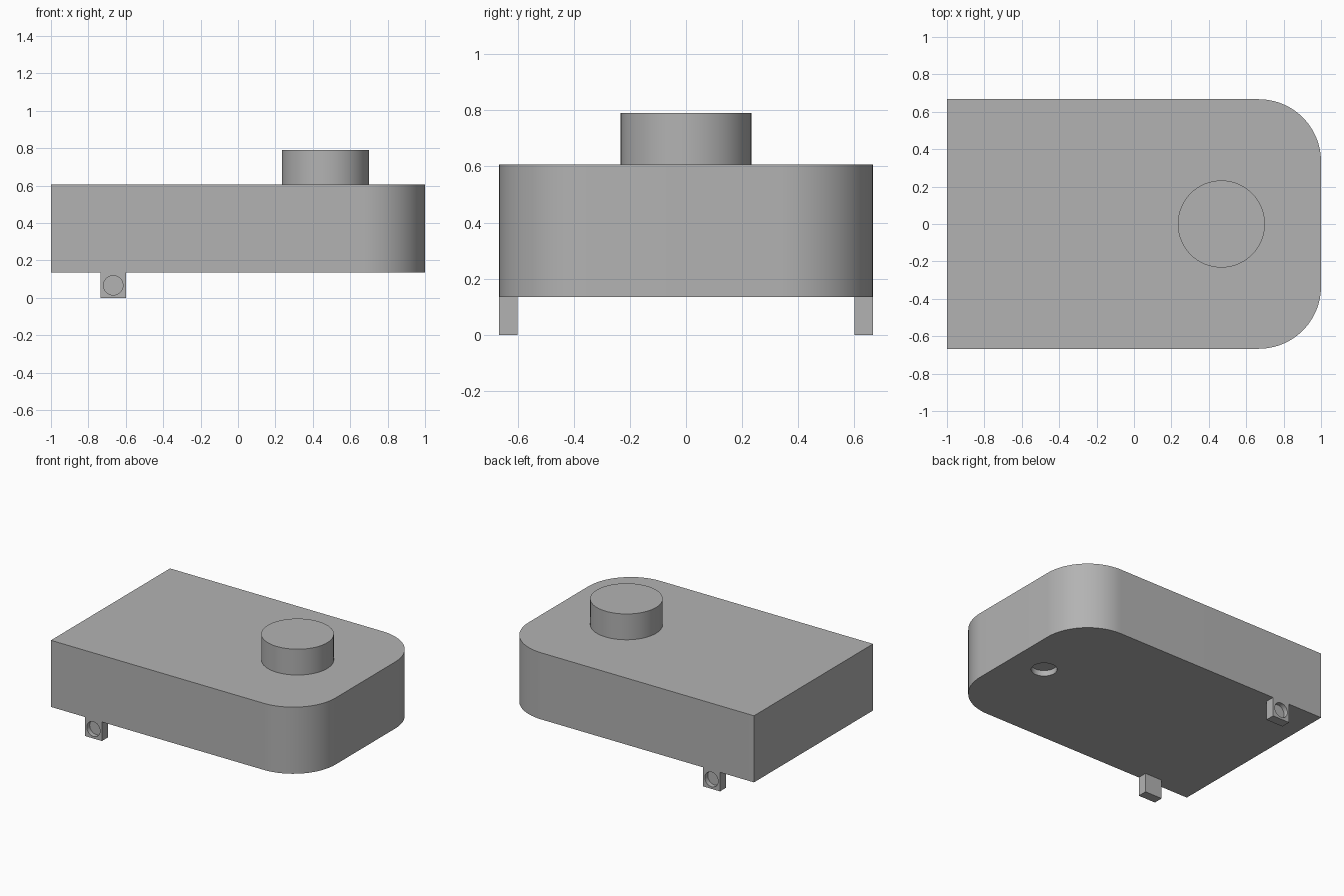
import bpy
import bmesh
from math import cos, sin, pi, radians

old = bpy.data.objects.get("Cube")
if old:
    bpy.data.objects.remove(old)

grey = bpy.data.materials.new("plain grey")
grey.use_nodes = True
COLOUR = (0.45, 0.45, 0.45, 1)
grey.diffuse_color = COLOUR
grey.node_tree.nodes["Principled BSDF"].inputs["Base Color"].default_value = COLOUR


def prism(name, outline, z0, z1):
    """Extrude a flat outline from z0 up to z1."""
    bm = bmesh.new()
    base = bm.faces.new([bm.verts.new((x, y, z0)) for x, y in outline])
    top = bmesh.ops.extrude_face_region(bm, geom=[base], use_keep_orig=True)
    verts = [g for g in top["geom"] if isinstance(g, bmesh.types.BMVert)]
    bmesh.ops.translate(bm, verts=verts, vec=(0, 0, z1 - z0))
    bmesh.ops.recalc_face_normals(bm, faces=bm.faces)
    mesh = bpy.data.meshes.new(name)
    bm.to_mesh(mesh)
    bm.free()
    mesh.materials.append(grey)
    obj = bpy.data.objects.new(name, mesh)
    bpy.context.collection.objects.link(obj)
    return obj


def arc(cx, cy, r, start, sweep, steps):
    return [(cx + r * cos(start + sweep * i / steps), cy + r * sin(start + sweep * i / steps))
            for i in range(steps + 1)]


def disc(cx, cy, r, steps=64):
    return arc(cx, cy, r, 0, 2 * pi, steps)[:-1]


def activate(obj):
    bpy.ops.object.select_all(action="DESELECT")
    obj.select_set(True)
    bpy.context.view_layer.objects.active = obj


def cut(obj, cutter):
    """Subtract the cutter for good, then discard it."""
    cutter.hide_render = True
    mod = obj.modifiers.new("hole", "BOOLEAN")
    mod.operation = "DIFFERENCE"
    mod.solver = "EXACT"
    mod.object = cutter
    activate(obj)
    bpy.ops.object.modifier_apply(modifier=mod.name)
    bpy.data.objects.remove(cutter)


def smooth(obj):
    activate(obj)
    bpy.ops.object.shade_smooth_by_angle(angle=radians(30))


HALF_Y, BOTTOM, TOP, CORNER = 0.667, 0.135, 0.607, 0.333

# Body: square at one end, two rounded corners at the other
inner_x, inner_y = 1 - CORNER, HALF_Y - CORNER
outline = [(-1, -HALF_Y)]
outline += arc(inner_x, -inner_y, CORNER, -pi / 2, pi / 2, 24)
outline += arc(inner_x, inner_y, CORNER, 0, pi / 2, 24)
outline += [(-1, HALF_Y)]
body = prism("body", outline, BOTTOM, TOP)

# Shallow round socket in the underside
cut(body, prism("socket_cutter", disc(0.75, 0, 0.083), BOTTOM - 0.1, BOTTOM + 0.04))
smooth(body)

# Round knob on top
smooth(prism("knob", disc(0.467, 0, 0.233), TOP, 0.79))

# Two lugs below the sides, each with a blind hole on its outer face
LUG_X, LUG_HALF, THICK, DEPTH = -0.667, 0.067, 0.067, 0.033
for name, side in (("front_lug", -1), ("back_lug", 1)):
    ya, yb = side * HALF_Y, side * (HALF_Y - THICK)
    xa, xb = LUG_X - LUG_HALF, LUG_X + LUG_HALF
    lug = prism(name, [(xa, ya), (xb, ya), (xb, yb), (xa, yb)], 0, BOTTOM)
    cutter = prism("lug_cutter", disc(0, 0, 0.052, 48), -DEPTH, DEPTH)
    cutter.rotation_euler.x = pi / 2
    cutter.location = (LUG_X, ya, LUG_HALF)
    bpy.context.view_layer.update()
    cut(lug, cutter)
    smooth(lug)
